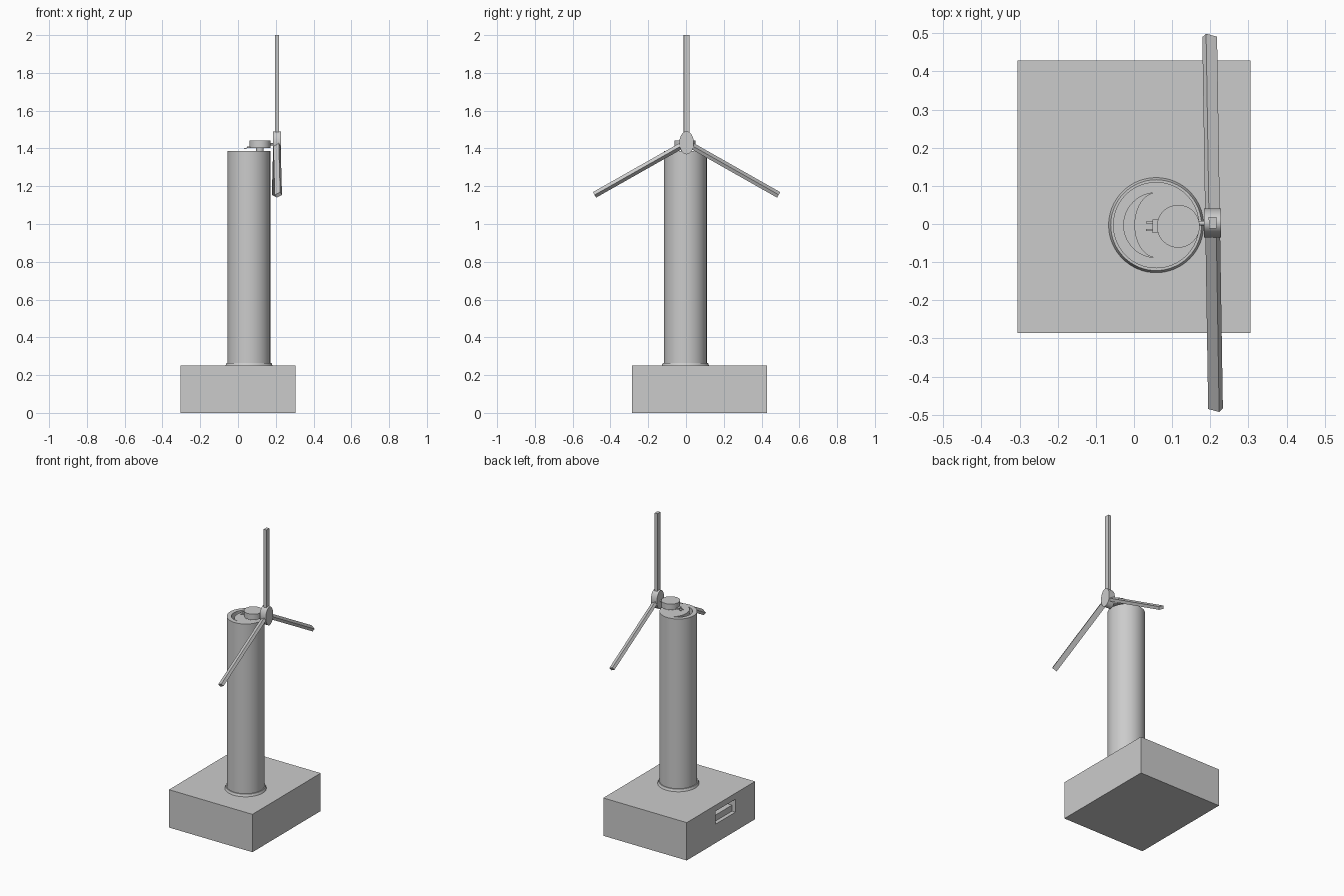
import bpy, bmesh
from math import pi, sin, cos, radians
from mathutils import Vector, Matrix

if "Cube" in bpy.data.objects:
    bpy.data.objects.remove(bpy.data.objects["Cube"], do_unlink=True)

grey = bpy.data.materials.new("light_grey")
grey.use_nodes = True
grey.diffuse_color = (0.6, 0.6, 0.6, 1)
grey.node_tree.nodes["Principled BSDF"].inputs["Base Color"].default_value = (0.6, 0.6, 0.6, 1)


def finish(name, bm, smooth=False):
    bmesh.ops.recalc_face_normals(bm, faces=bm.faces)
    mesh = bpy.data.meshes.new(name)
    bm.to_mesh(mesh)
    bm.free()
    mesh.materials.append(grey)
    ob = bpy.data.objects.new(name, mesh)
    bpy.context.collection.objects.link(ob)
    if smooth:
        shade(ob)
    return ob


def shade(ob):
    bpy.ops.object.select_all(action='DESELECT')
    ob.select_set(True)
    bpy.context.view_layer.objects.active = ob
    bpy.ops.object.shade_smooth_by_angle(angle=radians(30))


def box(name, size, matrix):
    bm = bmesh.new()
    bmesh.ops.create_cube(bm, size=1, matrix=matrix @ Matrix.Diagonal((*size, 1)))
    return finish(name, bm)


def box_between(name, low, high):
    low, high = Vector(low), Vector(high)
    return box(name, high - low, Matrix.Translation((low + high) / 2))


def cylinder(name, radius, depth, matrix, top=None, segments=64):
    bm = bmesh.new()
    bmesh.ops.create_cone(bm, cap_ends=True, segments=segments, radius1=radius,
                          radius2=radius if top is None else top, depth=depth, matrix=matrix)
    return finish(name, bm, True)


def cut(ob, cutter):
    mod = ob.modifiers.new("cut", 'BOOLEAN')
    mod.operation, mod.solver, mod.object = 'DIFFERENCE', 'EXACT', cutter
    bpy.context.view_layer.objects.active = ob
    bpy.ops.object.modifier_apply(modifier=mod.name)
    bpy.data.objects.remove(cutter, do_unlink=True)


# Base box with a socket opening in its side
base = box_between("base_box", (-0.305, -0.285, 0), (0.305, 0.428, 0.25))
cut(base, box_between("socket_cutter", (-0.4, -0.08, 0.125), (-0.22, 0.13, 0.21)))
box_between("socket_block", (-0.28, -0.08, 0.125), (-0.215, 0.13, 0.165))

# Tower with a foot collar
tx, ty = 0.058, -0.003
cylinder("foot_collar", 0.125, 0.016, Matrix.Translation((tx, ty, 0.257)), 0.119)
tower = cylinder("tower", 0.113, 1.137, Matrix.Translation((tx, ty, 0.8175)))

# Crescent recess in the tower top
steps = 24
angles = [pi / 2 + pi * i / steps for i in range(steps + 1)]
points = [(0.085 * cos(a), 0.085 * sin(a)) for a in angles]
points += [(0.057 * cos(a), 0.085 * sin(a)) for a in reversed(angles[1:-1])]
bm = bmesh.new()
face = bm.faces.new([bm.verts.new((tx + x, ty + y, 1.345)) for x, y in points])
lid = bmesh.ops.extrude_face_region(bm, geom=[face])["geom"]
bmesh.ops.translate(bm, vec=(0, 0, 0.1), verts=[v for v in lid if isinstance(v, bmesh.types.BMVert)])
cut(tower, finish("crescent_cutter", bm))
shade(tower)

# Motor can on a short mount, with a terminal block and two pins
mx, my = 0.116, -0.006
cylinder("motor_mount", 0.02, 0.03, Matrix.Translation((mx, my, 1.393)))
cylinder("motor", 0.056, 0.038, Matrix.Translation((mx, my, 1.422)))
box_between("terminal_block", (0.048, my - 0.018, 1.403), (0.066, my + 0.018, 1.41))
for side, sign in (("left", 1), ("right", -1)):
    box(f"terminal_pin_{side}", (0.022, 0.005, 0.004),
        Matrix.Translation((0.042, my + sign * 0.01, 1.401)) @ Matrix.Rotation(-0.3, 4, 'Y'))

# Oval hub and motor shaft
to_x = Matrix.Rotation(pi / 2, 4, 'Y')
centre = Vector((0.206, 0.003, 1.43))
cylinder("motor_shaft", 0.006, 0.03, Matrix.Translation((0.175, 0.002, 1.422)) @ to_x, segments=16)
cylinder("hub", 1, 0.044, Matrix.Translation(centre) @ Matrix.Diagonal((1, 0.038, 0.061, 1)) @ to_x)

# Three blades, the lower two pitched and the rotor slightly yawed
rotor = Matrix.Translation(centre) @ Matrix.Rotation(radians(0.9), 4, 'Z')
for name, turn, pitch, length, size in (
        ("top", 0, 0, 0.57, (0.02, 0.03)),
        ("left", 119.5, 30, 0.56, (0.02, 0.033)),
        ("right", -119.5, 30, 0.56, (0.02, 0.033))):
    roll = radians(90 - pitch) if pitch else 0
    start = 0.02
    place = (rotor @ Matrix.Rotation(radians(turn), 4, 'X')
             @ Matrix.Translation((0, 0, (start + length) / 2)) @ Matrix.Rotation(-roll, 4, 'Z'))
    box(f"blade_{name}", (*size, length - start), place)
